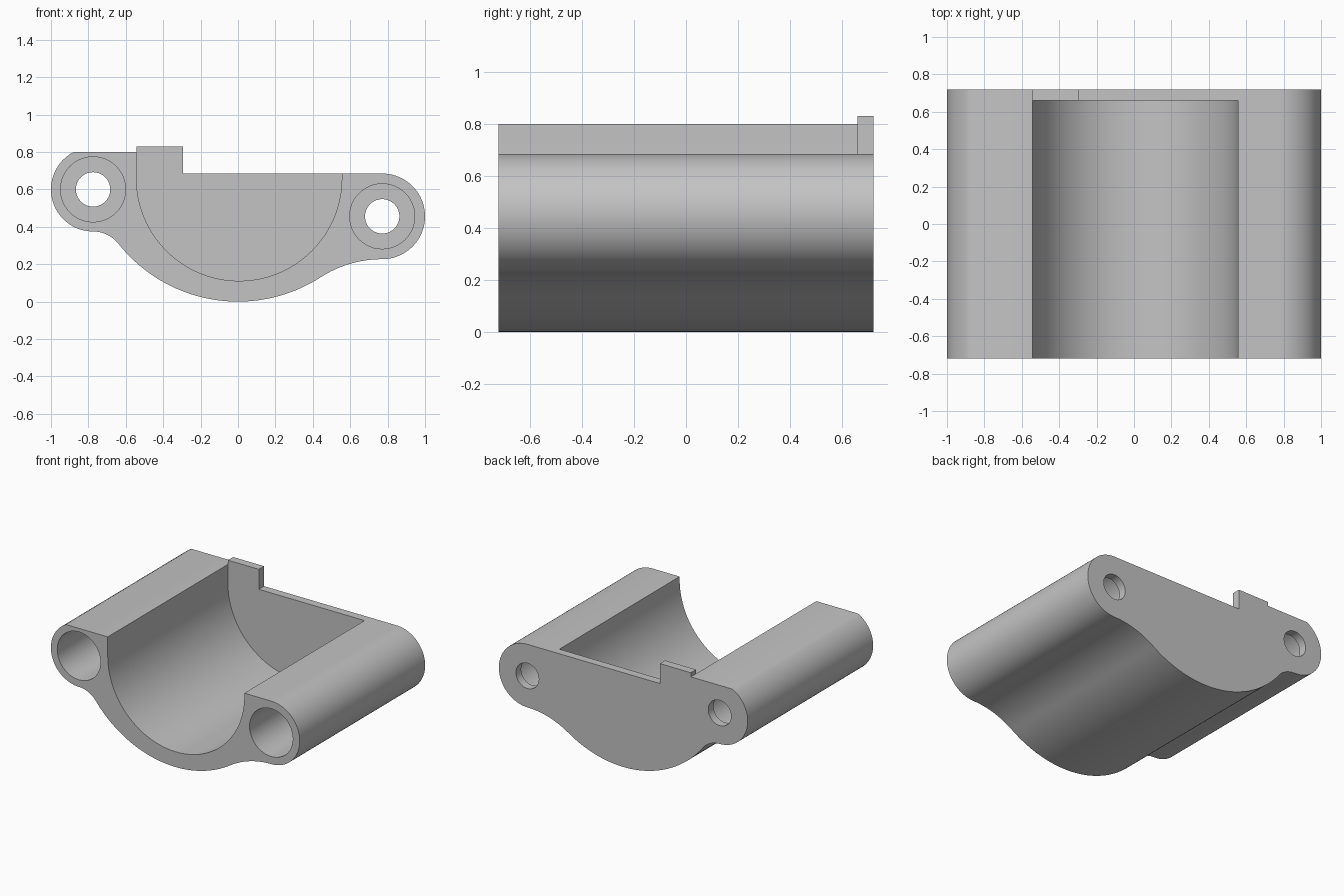
import bpy
import bmesh
from math import radians, cos, sin, atan2, degrees, sqrt

if "Cube" in bpy.data.objects:
    bpy.data.objects.remove(bpy.data.objects["Cube"])

HALF = 0.72          # half the depth
WALL = 0.66          # inner face of the back wall

grey = bpy.data.materials.new("plain grey")
grey.use_nodes = True
grey.diffuse_color = (0.55, 0.55, 0.55, 1)
grey.node_tree.nodes["Principled BSDF"].inputs["Base Color"].default_value = (0.55, 0.55, 0.55, 1)


def arc(cx, cz, r, start, end, steps=24):
    """Points on an arc, angles in degrees."""
    angles = [radians(start + (end - start) * i / steps) for i in range(steps + 1)]
    return [(cx + r * cos(a), cz + r * sin(a)) for a in angles]


def prism(name, points, y0, y1):
    """Extrude an x-z outline along y."""
    bm = bmesh.new()
    face = bm.faces.new([bm.verts.new((x, y0, z)) for x, z in points])
    grown = bmesh.ops.extrude_face_region(bm, geom=[face])["geom"]
    moved = [g for g in grown if isinstance(g, bmesh.types.BMVert)]
    bmesh.ops.translate(bm, verts=moved, vec=(0, y1 - y0, 0))
    bmesh.ops.remove_doubles(bm, verts=bm.verts, dist=0.0005)
    bmesh.ops.recalc_face_normals(bm, faces=bm.faces)
    mesh = bpy.data.meshes.new(name)
    bm.to_mesh(mesh)
    bm.free()
    mesh.materials.append(grey)
    obj = bpy.data.objects.new(name, mesh)
    bpy.context.collection.objects.link(obj)
    return obj


def fillet(bx, bottom, belly):
    """Concave round below a boss, tangent to the belly arc."""
    d = belly - bottom
    r = (bx * bx + d * d - belly * belly) / (2 * (belly - d))
    cz = bottom - r
    return cz, r, degrees(atan2(belly - cz, -bx))


# Bosses: centre x, centre z, radius
LEFT_X, LEFT_Z, LEFT_R = -0.775, 0.60, 0.225
RIGHT_X, RIGHT_Z, RIGHT_R = 0.771, 0.456, 0.229
BELLY = 0.815
TOP_LOW, TOP_HIGH = 0.685, 0.80

# Housing outline, counter-clockwise from the high rim
rise = TOP_HIGH - LEFT_Z
rim_angle = 180 - degrees(atan2(rise, sqrt(LEFT_R ** 2 - rise ** 2)))
lz, lr, la = fillet(LEFT_X, LEFT_Z - LEFT_R, BELLY)
rz, rr, ra = fillet(RIGHT_X, RIGHT_Z - RIGHT_R, BELLY)
outline = arc(LEFT_X, LEFT_Z, LEFT_R, rim_angle, 270, 32)
outline += arc(LEFT_X, lz, lr, 90, la, 12)[1:]
outline += arc(0, BELLY, BELLY, la + 180, ra + 180, 40)[1:]
outline += arc(RIGHT_X, rz, rr, ra, 90, 12)[1:]
outline += arc(RIGHT_X, RIGHT_Z, RIGHT_R, -90, 90, 40)[1:]
# Low rim, locating tab and high rim
outline += [(-0.295, TOP_LOW), (-0.295, 0.83), (-0.543, 0.83), (-0.543, TOP_HIGH)]
body = prism("bearing_housing", outline, -HALF, HALF)

# Cutters: round-bottomed cavity, blind bores and through holes
cavity = arc(0.006, 0.66, 0.549, 180, 360, 64) + [(0.555, 1.2), (-0.543, 1.2)]
cutters = [prism("cavity_cutter", cavity, -1, WALL)]
for side, x, z in (("right", LEFT_X, LEFT_Z), ("left", RIGHT_X, RIGHT_Z)):
    cutters.append(prism(side + "_bore_cutter", arc(x, z, 0.174, 0, 360, 48), -1, WALL))
    cutters.append(prism(side + "_hole_cutter", arc(x, z, 0.092, 0, 360, 40), 0, 1))

bpy.context.view_layer.objects.active = body
for cutter in cutters:
    cutter.hide_render = True
    mod = body.modifiers.new("cut", "BOOLEAN")
    mod.operation = "DIFFERENCE"
    mod.solver = "EXACT"
    mod.object = cutter
    bpy.ops.object.modifier_apply(modifier=mod.name)
    bpy.data.objects.remove(cutter)

bpy.ops.object.select_all(action="DESELECT")
body.select_set(True)
bpy.ops.object.shade_smooth_by_angle(angle=radians(30))
